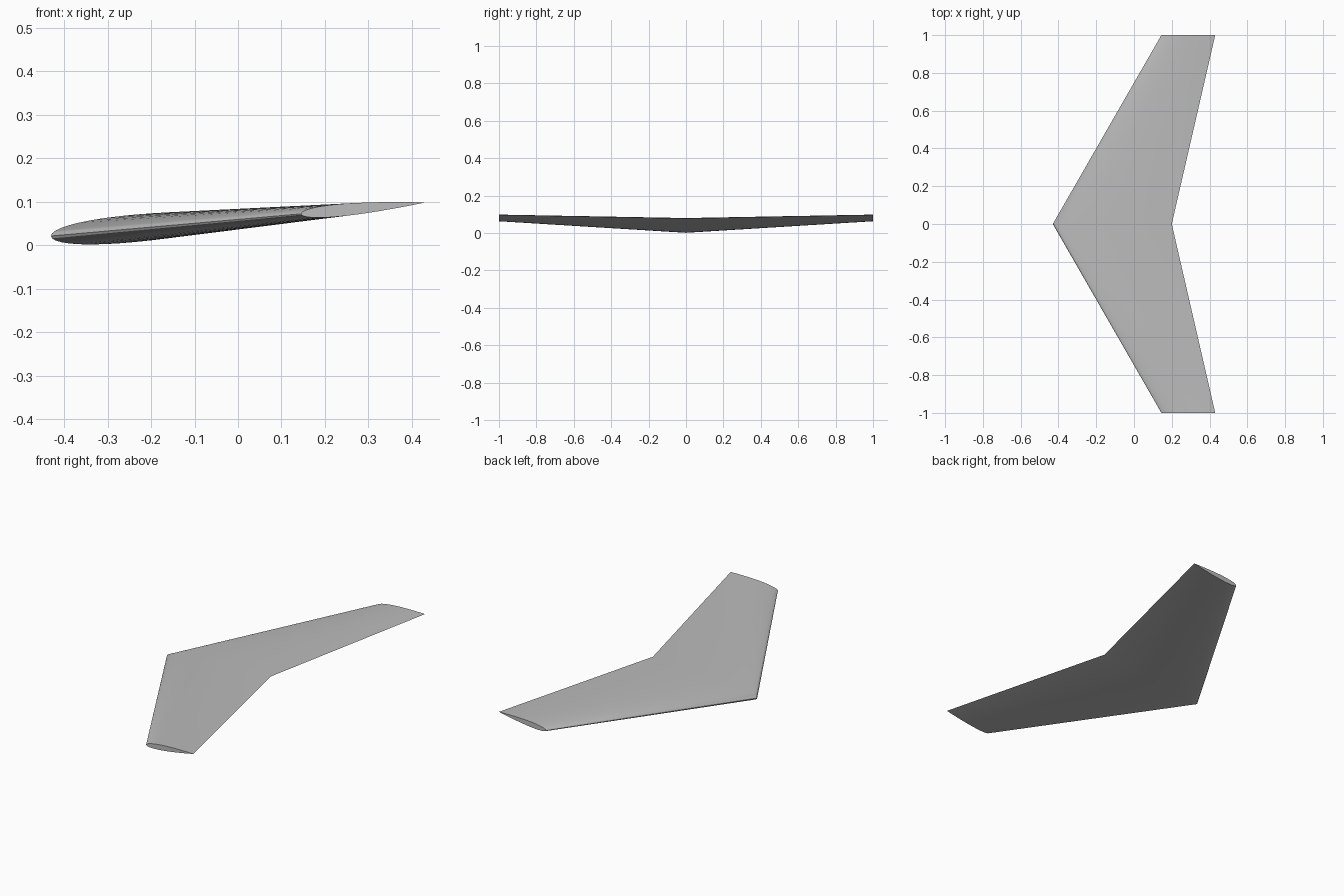
import bpy
import bmesh
import math

cube = bpy.data.objects.get("Cube")
if cube:
    bpy.data.objects.remove(cube, do_unlink=True)

grey = bpy.data.materials.new("light grey")
grey.use_nodes = True
colour = (0.5, 0.5, 0.5, 1)
grey.diffuse_color = colour
grey.node_tree.nodes["Principled BSDF"].inputs["Base Color"].default_value = colour

STEPS = 24          # points along each side of the airfoil
THICKNESS = 0.10    # thickness as a fraction of the chord
INCIDENCE = 0.091   # rise per unit of chord


def half_thickness(t):
    """Symmetric airfoil with a closed trailing edge."""
    return 5 * THICKNESS * (0.2969 * math.sqrt(t) - 0.126 * t - 0.3516 * t**2
                            + 0.2843 * t**3 - 0.1036 * t**4)


def airfoil(bm, lead_x, trail_x, lead_z, y):
    """Closed loop: trailing edge, over the top, nose, back underneath."""
    chord = trail_x - lead_x
    loop = []
    for i in range(2 * STEPS):
        angle = math.pi * i / STEPS
        t = (1 + math.cos(angle)) / 2
        side = 1 if i <= STEPS else -1
        z = lead_z + chord * (INCIDENCE * t + side * half_thickness(t))
        loop.append(bm.verts.new((lead_x + chord * t, y, z)))
    return loop


# Swept wing: tip, root and tip sections bridged together
bm = bmesh.new()
tip = (0.145, 0.43, 0.072)
root = (-0.43, 0.20, 0.021)
sections = [airfoil(bm, *tip, -1), airfoil(bm, *root, 0), airfoil(bm, *tip, 1)]
for a, b in zip(sections, sections[1:]):
    for i in range(len(a)):
        j = (i + 1) % len(a)
        bm.faces.new((a[i], a[j], b[j], b[i]))

# Flat wing tip caps
bm.faces.new(sections[0])
bm.faces.new(sections[-1])
bmesh.ops.recalc_face_normals(bm, faces=bm.faces)

mesh = bpy.data.meshes.new("swept_wing")
bm.to_mesh(mesh)
bm.free()
mesh.materials.append(grey)
wing = bpy.data.objects.new("swept_wing", mesh)
bpy.context.collection.objects.link(wing)

bpy.ops.object.select_all(action="DESELECT")
wing.select_set(True)
bpy.context.view_layer.objects.active = wing
bpy.ops.object.shade_smooth_by_angle(angle=math.radians(30))
